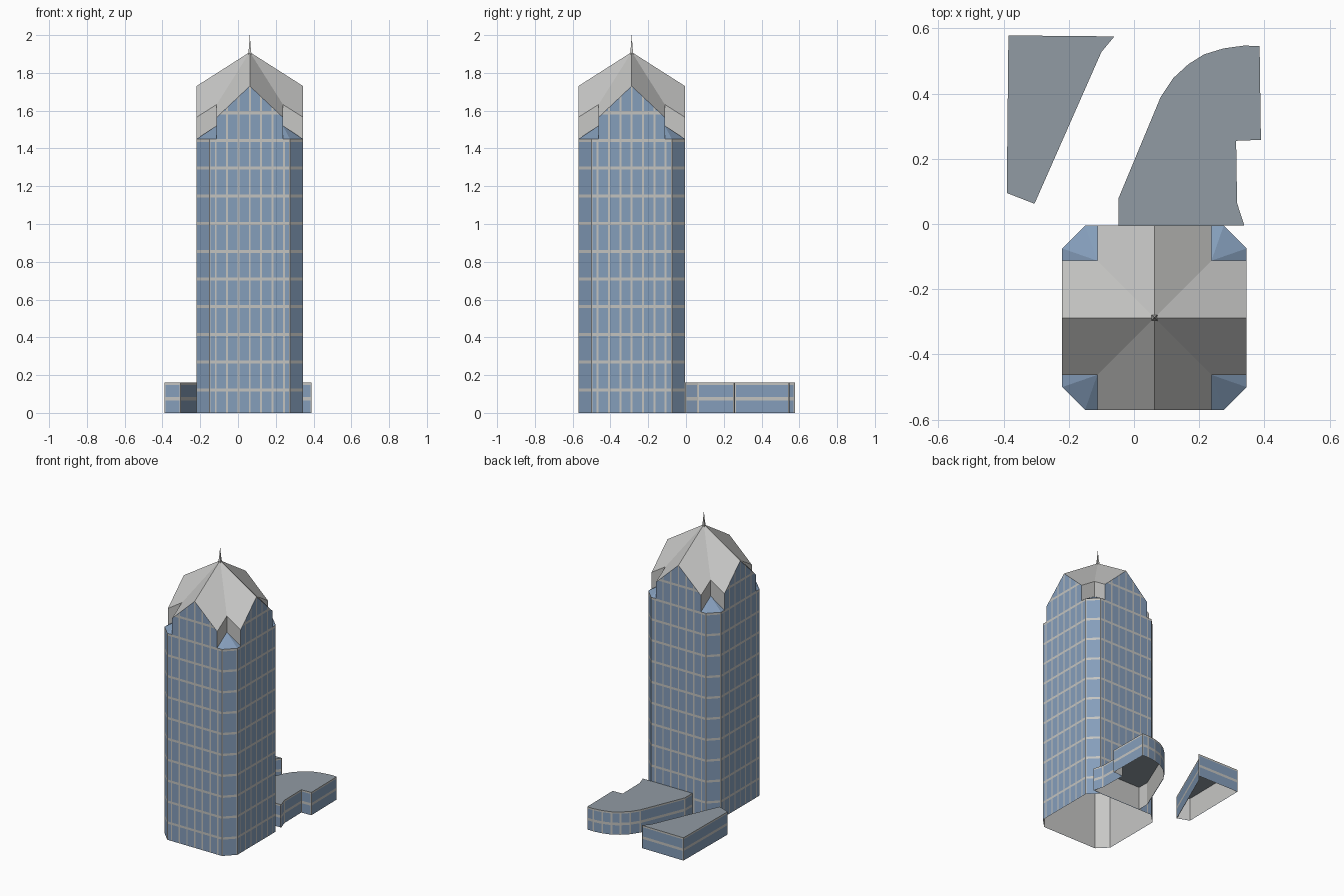
import bpy, bmesh, math
from mathutils import Vector, Matrix

if "Cube" in bpy.data.objects:
    bpy.data.objects.remove(bpy.data.objects["Cube"])


def material(name, rgb):
    m = bpy.data.materials.new(name)
    m.diffuse_color = (*rgb, 1)
    m.use_nodes = True
    m.node_tree.nodes["Principled BSDF"].inputs["Base Color"].default_value = m.diffuse_color
    return m


GLASS, FRAME, ROOF, DECK = range(4)
MATS = [material("blue_glass", (0.235, 0.342, 0.497)),
        material("pale_frame", (0.55, 0.55, 0.53)),
        material("roof_grey", (0.57, 0.57, 0.56)),
        material("wing_roof_slate", (0.283, 0.328, 0.366))]


def finish(bm, name):
    me = bpy.data.meshes.new(name)
    bm.to_mesh(me)
    bm.free()
    for m in MATS:
        me.materials.append(m)
    ob = bpy.data.objects.new(name, me)
    bpy.context.collection.objects.link(ob)
    return ob


def face(bm, pts, mat):
    f = bm.faces.new([bm.verts.new(p) for p in pts])
    f.material_index = mat
    f.normal_update()
    return f


def panel(bm, pts, us, zs, wu, wz):
    """Glazed wall: cut at mullions us (along the base) and bands zs."""
    pts = [Vector(p) for p in pts]
    u = (pts[1] - pts[0]).normalized()
    f = face(bm, pts, GLASS)
    n = f.normal.copy()
    geom = [f, *f.edges, *f.verts]
    up = Vector((0, 0, 1))
    cuts = [(pts[0] + u * (c + s * wu), u) for c in us for s in (-1, 1)]
    cuts += [(up * (c + s * wz), up) for c in zs for s in (-1, 1)]
    for co, no in cuts:
        geom = bmesh.ops.bisect_plane(bm, geom=geom, dist=1e-5,
                                      plane_co=co, plane_no=no)["geom"]
    for g in geom:
        if isinstance(g, bmesh.types.BMFace):
            c = g.calc_center_median()
            d = (c - pts[0]).dot(u)
            if any(abs(d - a) < wu for a in us) or any(abs(c.z - a) < wz for a in zs):
                g.material_index = FRAME
    # plain inner lining, visible through the open base
    face(bm, [p - n * 0.003 for p in reversed(pts)], ROOF)


# Tower dimensions, relative to the tower axis
CENTRE = Vector((0.0625, -0.2875, 0))
H, C, N = 0.2825, 0.2125, 0.175      # half width, chamfer start, notch corner
SHOULDER, EAVE, GABLE, APEX = 1.45, 1.565, 1.73, 1.91
INNER = 1.633                        # valley end over the notch corner
SLOPE_TOP = 1.52
bands = [0.122 + 0.1467 * k for k in range(11)]

walls, crown, slopes = bmesh.new(), bmesh.new(), bmesh.new()
for k in range(4):
    M = Matrix.Translation(CENTRE) @ Matrix.Rotation(k * math.pi / 2, 4, 'Z')

    def P(*pts):
        return [M @ Vector(p) for p in pts]

    # main wall, gable wall and chamfered corner
    panel(walls, P((-C, -H, 0), (C, -H, 0), (C, -H, SHOULDER), (-C, -H, SHOULDER)),
          [0, 2 * C] + [C + 0.06 * i for i in range(-3, 4)], bands, 0.005, 0.008)
    panel(walls, P((-N, -H, SHOULDER), (N, -H, SHOULDER), (N, -H, EAVE),
                   (0, -H, GABLE), (-N, -H, EAVE)),
          [N + 0.06 * i for i in range(-3, 4)], bands, 0.005, 0.008)
    panel(walls, P((C, -H, 0), (H, -C, 0), (H, -C, SHOULDER), (C, -H, SHOULDER)),
          [0, (H - C) * math.sqrt(2)], bands, 0.006, 0.008)

    # folded roof: two planes per gable
    face(crown, P((0, 0, APEX), (0, -H, GABLE), (N, -H, EAVE), (N, -N, INNER)), ROOF)
    face(crown, P((0, 0, APEX), (-N, -N, INNER), (-N, -H, EAVE), (0, -H, GABLE)), ROOF)
    # cheek walls of the corner notch
    face(crown, P((N, -H, SHOULDER), (N, -N, SLOPE_TOP), (N, -N, INNER), (N, -H, EAVE)), ROOF)
    face(crown, P((N, -N, SLOPE_TOP), (H, -N, SHOULDER), (H, -N, EAVE), (N, -N, INNER)), ROOF)

    # glass corner slopes
    ring = [(N, -H, SHOULDER), (C, -H, SHOULDER), (H, -C, SHOULDER), (H, -N, SHOULDER)]
    for a, b in zip(ring, ring[1:]):
        face(slopes, P(a, b, (N, -N, SLOPE_TOP)), GLASS)

finish(walls, "tower_walls")
finish(crown, "crown_roof")
finish(slopes, "corner_slopes")

# Spire: square post under a thin needle
spire = bmesh.new()
for r1, r2, z0, z1 in ((0.013, 0.006, 1.895, 1.94), (0.006, 0.0005, 1.94, 2.0)):
    bmesh.ops.create_cone(
        spire, cap_ends=True, segments=4, radius1=r1, radius2=r2, depth=z1 - z0,
        matrix=Matrix.Translation(CENTRE + Vector((0, 0, (z0 + z1) / 2)))
        @ Matrix.Rotation(math.pi / 4, 4, 'Z'))
for f in spire.faces:
    f.material_index = ROOF
finish(spire, "spire")


# Low wings: counter-clockwise outline, glazed walls, flat roof, open base
def wing(name, outline, h=0.16):
    bm = bmesh.new()
    for (ax, ay), (bx, by) in zip(outline, outline[1:] + outline[:1]):
        length = math.hypot(bx - ax, by - ay)
        panel(bm, [(ax, ay, 0), (bx, by, 0), (bx, by, h), (ax, ay, h)],
              [0, length], [0.075, h - 0.003], 0.006, 0.009)
    face(bm, [(x, y, h) for x, y in outline], DECK)
    finish(bm, name)


wing("wedge_wing", [(-0.39, 0.095), (-0.305, 0.062), (-0.10, 0.527),
                    (-0.06, 0.575), (-0.385, 0.578)])
wing("curved_wing", [(-0.047, -0.004), (0.338, -0.004), (0.316, 0.064), (0.313, 0.255),
                     (0.389, 0.258), (0.385, 0.545), (0.338, 0.547), (0.274, 0.538),
                     (0.215, 0.52), (0.167, 0.49), (0.12, 0.447), (0.082, 0.39),
                     (-0.047, 0.08)])
